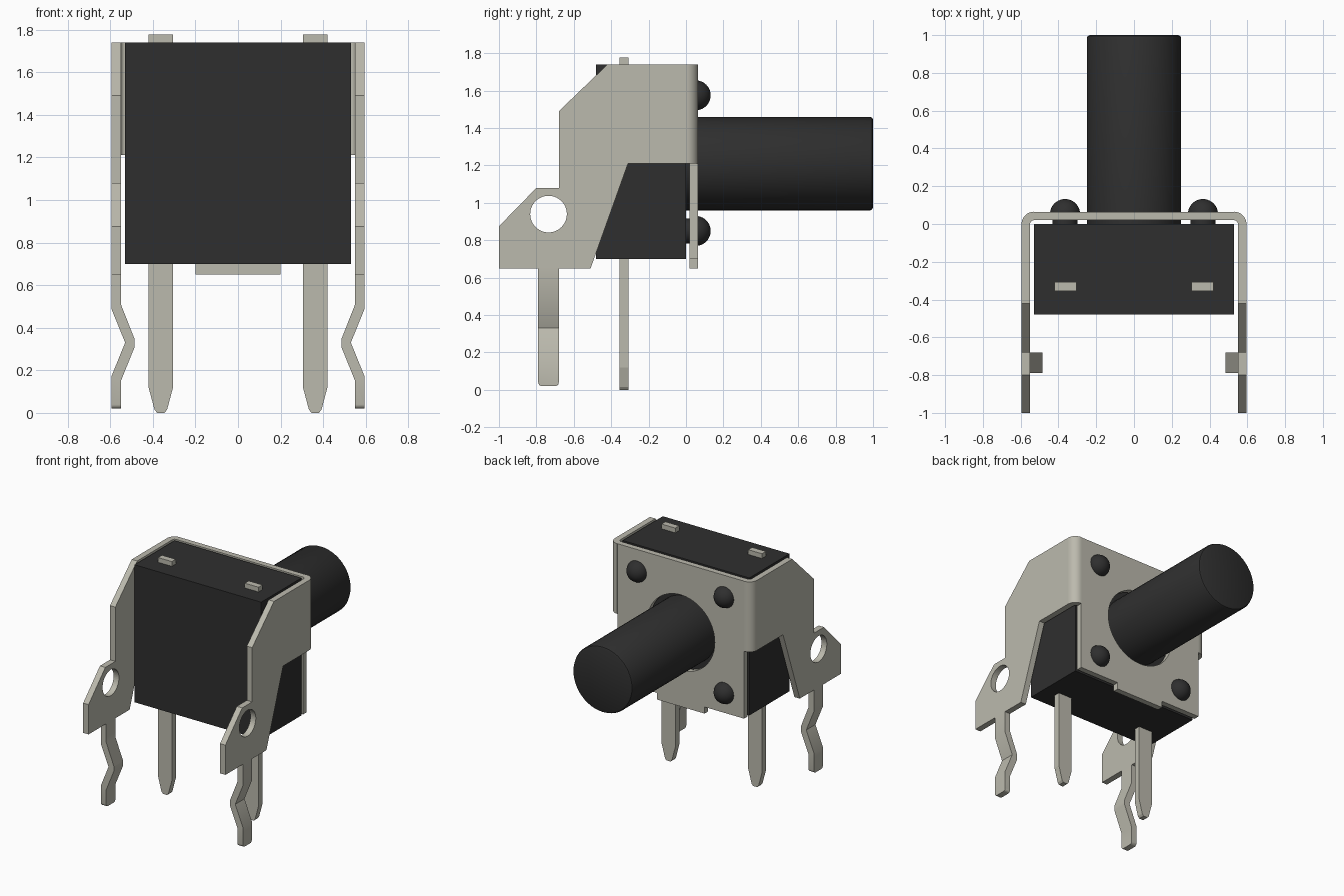
import bpy, bmesh, math
from mathutils import Matrix

cube = bpy.data.objects.get("Cube")
if cube:
    bpy.data.objects.remove(cube, do_unlink=True)


def material(name, color):
    m = bpy.data.materials.new(name)
    m.use_nodes = True
    m.diffuse_color = color
    m.node_tree.nodes["Principled BSDF"].inputs["Base Color"].default_value = color
    return m


METAL = material("warm grey metal", (0.50, 0.49, 0.42, 1))
BLACK = material("black plastic", (0.028, 0.028, 0.028, 1))

# Sketch planes: columns give the world directions of sketch x, sketch y and thickness
PLANES = {
    "XY": Matrix.Identity(4),
    "XZ": Matrix(((1, 0, 0, 0), (0, 0, -1, 0), (0, 1, 0, 0), (0, 0, 0, 1))),
    "YZ": Matrix(((0, 0, 1, 0), (1, 0, 0, 0), (0, 1, 0, 0), (0, 0, 0, 1))),
}


def finish(name, bm, mat, smooth=False):
    bmesh.ops.recalc_face_normals(bm, faces=bm.faces)
    mesh = bpy.data.meshes.new(name)
    bm.to_mesh(mesh)
    bm.free()
    mesh.materials.append(mat)
    obj = bpy.data.objects.new(name, mesh)
    bpy.context.collection.objects.link(obj)
    if smooth:
        bpy.ops.object.select_all(action="DESELECT")
        obj.select_set(True)
        bpy.context.view_layer.objects.active = obj
        bpy.ops.object.shade_smooth_by_angle(angle=math.radians(35))
    return obj


def arc(cx, cy, r, start=0, end=360, n=48):
    angles = [math.radians(start + (end - start) * i / n) for i in range(n + 1)]
    pts = [(cx + r * math.cos(a), cy + r * math.sin(a)) for a in angles]
    return pts[:-1] if end - start == 360 else pts


def sheet(loops, plane, low, high):
    """Closed outline (first loop) with holes, thickened from low to high."""
    curve = bpy.data.curves.new("sketch", "CURVE")
    curve.dimensions = "2D"
    curve.fill_mode = "BOTH"
    curve.extrude = (high - low) / 2
    for loop in loops:
        sp = curve.splines.new("POLY")
        sp.points.add(len(loop) - 1)
        for p, (a, b) in zip(sp.points, loop):
            p.co = (a, b, 0, 1)
        sp.use_cyclic_u = True
        sp.use_smooth = False
    tmp = bpy.data.objects.new("sketch", curve)
    bpy.context.collection.objects.link(tmp)
    deps = bpy.context.evaluated_depsgraph_get()
    mesh = bpy.data.meshes.new_from_object(tmp.evaluated_get(deps))
    bm = bmesh.new()
    bm.from_mesh(mesh)
    bpy.data.objects.remove(tmp, do_unlink=True)
    bpy.data.curves.remove(curve)
    bpy.data.meshes.remove(mesh)
    bmesh.ops.remove_doubles(bm, verts=bm.verts, dist=0.0001)
    mid = (low + high) / 2
    if plane == "XZ":
        mid = -mid
    bm.transform(PLANES[plane] @ Matrix.Translation((0, 0, mid)))
    return bm


def lathe(profile, x, z):
    """Revolve (radius, y) points around an axis parallel to y."""
    bm = bmesh.new()
    verts = [bm.verts.new((x + r, y, z)) for r, y in profile]
    edges = [bm.edges.new(pair) for pair in zip(verts, verts[1:])]
    bmesh.ops.spin(bm, geom=verts + edges, cent=(x, 0, z), axis=(0, 1, 0),
                   angle=math.tau, steps=48, use_duplicate=False)
    bmesh.ops.remove_doubles(bm, verts=bm.verts, dist=0.0001)
    return bm


TOP, MID, LOW = 1.74, 1.21, 0.70
SIDE, OUT, IN = 0.53, 0.595, 0.55

# Plastic housing
finish("housing", sheet([[(-SIDE, -0.48), (SIDE, -0.48), (SIDE, 0), (-SIDE, 0)]],
                        "XY", LOW, TOP), BLACK)

# Long round plunger with a softened end
finish("plunger", lathe([(0, -0.02), (0.25, -0.02), (0.25, 0.985), (0.245, 0.995),
                         (0.235, 1.0), (0, 1.0)], 0, MID), BLACK, True)

# Metal face plate with round opening and lower tab
plate = [(-SIDE, TOP), (-SIDE, LOW), (-0.2, LOW), (-0.2, 0.65),
         (0.2, 0.65), (0.2, LOW), (SIDE, LOW), (SIDE, TOP)]
finish("face_plate", sheet([plate, arc(0, MID, 0.285)], "XZ", 0.02, 0.063), METAL)

# Domed rivets at the four corners
dome = [(0.08 * math.cos(a), 0.052 + 0.08 * math.sin(a))
        for a in (math.radians(9 * i) for i in range(11))]
for x in (-0.365, 0.365):
    for z in (0.85, 1.575):
        side = "left" if x > 0 else "right"
        level = "upper" if z > MID else "lower"
        finish(f"{level}_{side}_rivet",
               lathe([(0, -0.01), (0.067, -0.01), (0.067, 0.052)] + dome, x, z),
               BLACK, True)

wing = [(0, TOP), (-0.42, TOP), (-0.68, 1.49), (-0.68, 1.08), (-0.80, 1.08),
        (-1.0, 0.875), (-1.0, 0.65), (-0.51, 0.65), (-0.31, MID), (0, MID)]
leg = [(OUT, 0.66), (OUT, 0.49), (0.53, 0.33), (OUT, 0.17), (OUT, 0.02),
       (IN, 0.02), (IN, 0.15), (0.485, 0.31), (0.485, 0.345), (IN, 0.51), (IN, 0.66)]
pin = [(0.305, 1.776), (0.305, 0.12), (0.333, 0.015), (0.345, 0), (0.38, 0),
       (0.392, 0.015), (0.42, 0.12), (0.42, 1.776)]

for s, side in ((1, "left"), (-1, "right")):
    # Side wing with mounting hole
    lo, hi = sorted((s * IN, s * OUT))
    finish(side + "_wing", sheet([wing, arc(-0.735, 0.94, 0.098)], "YZ", lo, hi), METAL)

    # Rounded bend joining wing and face plate
    bend = arc(SIDE, 0, 0.065, 0, 90, 12) + arc(SIDE, 0, 0.02, 0, 90, 12)[::-1]
    finish(side + "_bend", sheet([[(s * x, y) for x, y in bend]], "XY", MID, TOP),
           METAL, True)

    # Kinked snap leg with rounded foot corners
    bm = sheet([[(s * x, z) for x, z in leg]], "XZ", -0.79, -0.68)
    foot = [e for e in bm.edges if all(v.co.z < 0.03 for v in e.verts)
            and abs(e.verts[0].co.y - e.verts[1].co.y) < 0.001
            and abs(e.verts[0].co.x - e.verts[1].co.x) > 0.01]
    bmesh.ops.bevel(bm, geom=foot, offset=0.02, segments=4, profile=0.5, affect="EDGES")
    finish(side + "_snap_leg", bm, METAL, True)

    # Contact pin through the housing
    finish(side + "_contact_pin",
           sheet([[(s * x, z) for x, z in pin]], "XZ", -0.355, -0.308), METAL)
